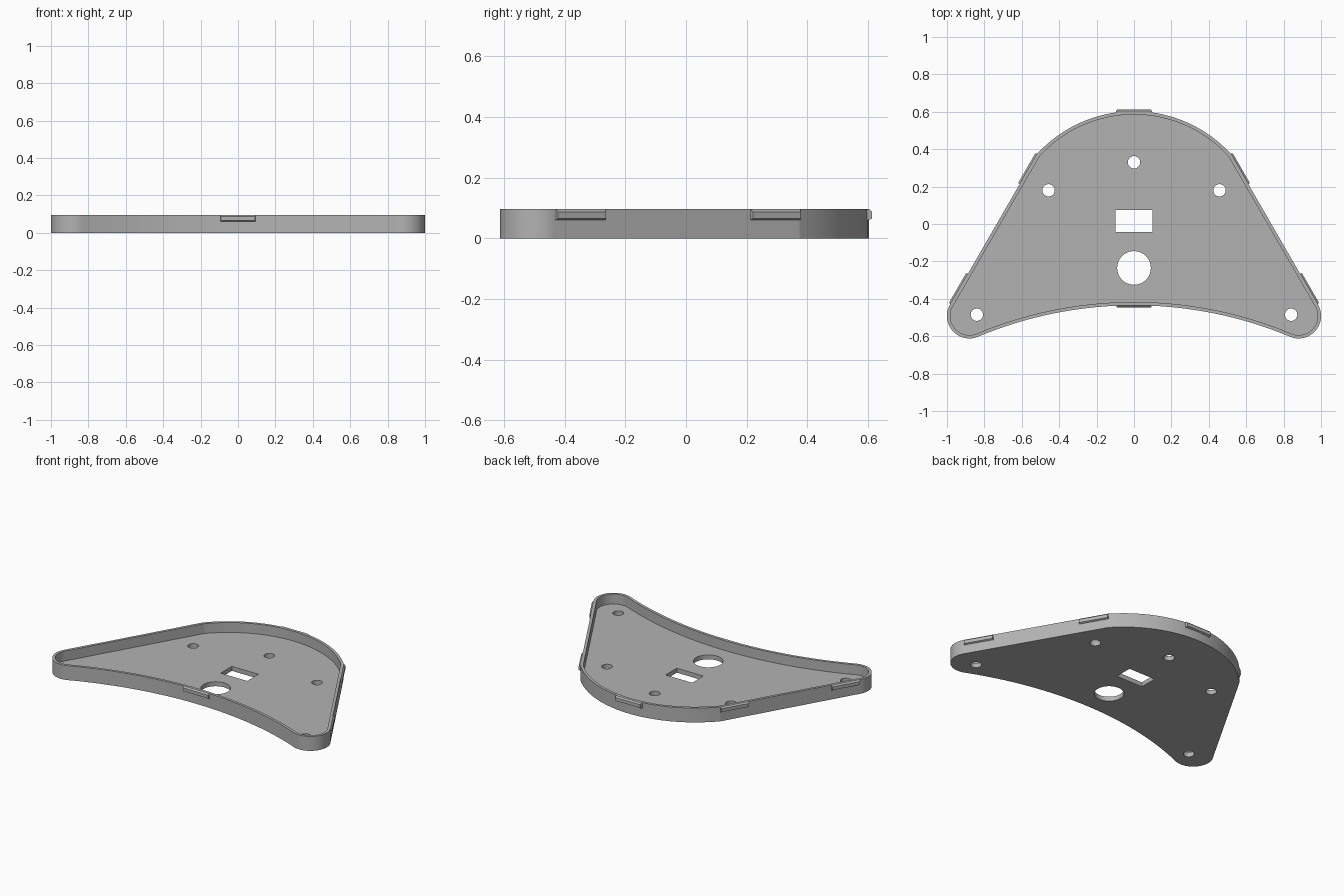
import bpy, bmesh
from math import sin, cos, acos, atan2, pi, radians
from mathutils import Matrix

if "Cube" in bpy.data.objects:
    bpy.data.objects.remove(bpy.data.objects["Cube"])

grey = bpy.data.materials.new("plain grey")
grey.use_nodes = True
colour = (0.45, 0.45, 0.45, 1)
grey.diffuse_color = colour
grey.node_tree.nodes["Principled BSDF"].inputs["Base Color"].default_value = colour

HEIGHT, FLOOR, WALL = 0.096, 0.03, 0.018
SIDE = radians(30)                      # direction the straight sides face
CORNER, CORNER_R = (0.88, -0.492), 0.12
BACK_Y, BACK_R = -0.099, 0.702
FRONT_Y, FRONT_R = -2.595, 2.16
SIDE_DIST = CORNER[0] * cos(SIDE) + CORNER[1] * sin(SIDE) + CORNER_R


def arc(cx, cy, r, a, b, n):
    return [(cx + r * cos(a + (b - a) * i / n), cy + r * sin(a + (b - a) * i / n))
            for i in range(n + 1)]


def outline(d):
    """Closed tray outline, moved inwards by d."""
    sweep = atan2(CORNER[1] - FRONT_Y, CORNER[0])
    kink = SIDE + acos((SIDE_DIST - d - BACK_Y * sin(SIDE)) / (BACK_R - d))
    half = arc(0, FRONT_Y, FRONT_R + d, pi / 2, sweep, 16)[:-1]
    half += arc(*CORNER, CORNER_R - d, sweep - pi, SIDE, 28)
    half += arc(0, BACK_Y, BACK_R - d, kink, pi / 2, 16)
    return half + [(-x, y) for x, y in half[-2:0:-1]]


def finish(name, bm):
    bmesh.ops.recalc_face_normals(bm, faces=bm.faces)
    mesh = bpy.data.meshes.new(name)
    bm.to_mesh(mesh)
    bm.free()
    mesh.materials.append(grey)
    obj = bpy.data.objects.new(name, mesh)
    bpy.context.collection.objects.link(obj)
    return obj


def prism(name, points, z0, z1):
    bm = bmesh.new()
    face = bm.faces.new([bm.verts.new((x, y, z0)) for x, y in points])
    top = bmesh.ops.extrude_face_region(bm, geom=[face])["geom"]
    verts = [v for v in top if isinstance(v, bmesh.types.BMVert)]
    bmesh.ops.translate(bm, verts=verts, vec=(0, 0, z1 - z0))
    return finish(name, bm)


# Tray: solid outline, hollowed from above and pierced through the floor
tray = prism("tray", outline(0), 0, HEIGHT)
cutters = [prism("hollow_cutter", outline(WALL), FLOOR, HEIGHT + 0.1)]
holes = [(0, 0.33, 0.033), (0, -0.235, 0.09)]
for s in (-1, 1):
    holes += [(s * 0.457, 0.18, 0.033), (s * 0.84, -0.485, 0.033)]
for x, y, r in holes:
    cutters.append(prism("hole_cutter", arc(x, y, r, 0, 2 * pi, 40)[:-1], -0.1, 0.06))
slot = [(-0.098, -0.043), (0.098, -0.043), (0.098, 0.075), (-0.098, 0.075)]
cutters.append(prism("slot_cutter", slot, -0.1, 0.06))

for cutter in cutters:
    cutter.hide_render = True
    mod = tray.modifiers.new("cut", 'BOOLEAN')
    mod.operation, mod.solver, mod.object = 'DIFFERENCE', 'EXACT', cutter
bpy.context.view_layer.update()
cut_mesh = bpy.data.meshes.new_from_object(
    tray.evaluated_get(bpy.context.evaluated_depsgraph_get()))
tray.modifiers.clear()
tray.data = cut_mesh
for cutter in cutters:
    bpy.data.objects.remove(cutter)

bpy.ops.object.select_all(action='DESELECT')
tray.select_set(True)
bpy.context.view_layer.objects.active = tray
bpy.ops.object.shade_smooth_by_angle(angle=radians(10))


# Snap clips: low ridges with sloped edges around the rim
def clip(name, x, y, facing):
    bm = bmesh.new()
    rings = []
    for end, inset in ((-0.095, 0.004), (0.095, -0.004)):
        section = [(-0.012, 0.06, 0), (0, 0.06, 0), (0.01, 0.065, inset),
                   (0.01, 0.087, inset), (0.001, HEIGHT, 0), (-0.012, HEIGHT, 0)]
        rings.append([bm.verts.new((out, end + i, z)) for out, z, i in section])
    a, b = rings
    bm.faces.new(a)
    bm.faces.new(b)
    for i in range(len(a)):
        j = (i + 1) % len(a)
        bm.faces.new((a[i], a[j], b[j], b[i]))
    bm.transform(Matrix.Translation((x, y, 0)) @ Matrix.Rotation(facing, 4, 'Z'))
    finish(name, bm)


clip("back_clip", 0, 0.603, pi / 2)
clip("front_clip", 0, -0.436, -pi / 2)
for place, y in (("rear", 0.294), ("fore", -0.347)):
    x = (SIDE_DIST - y * sin(SIDE)) / cos(SIDE)
    clip("left_" + place + "_clip", x, y, SIDE)
    clip("right_" + place + "_clip", -x, y, pi - SIDE)
